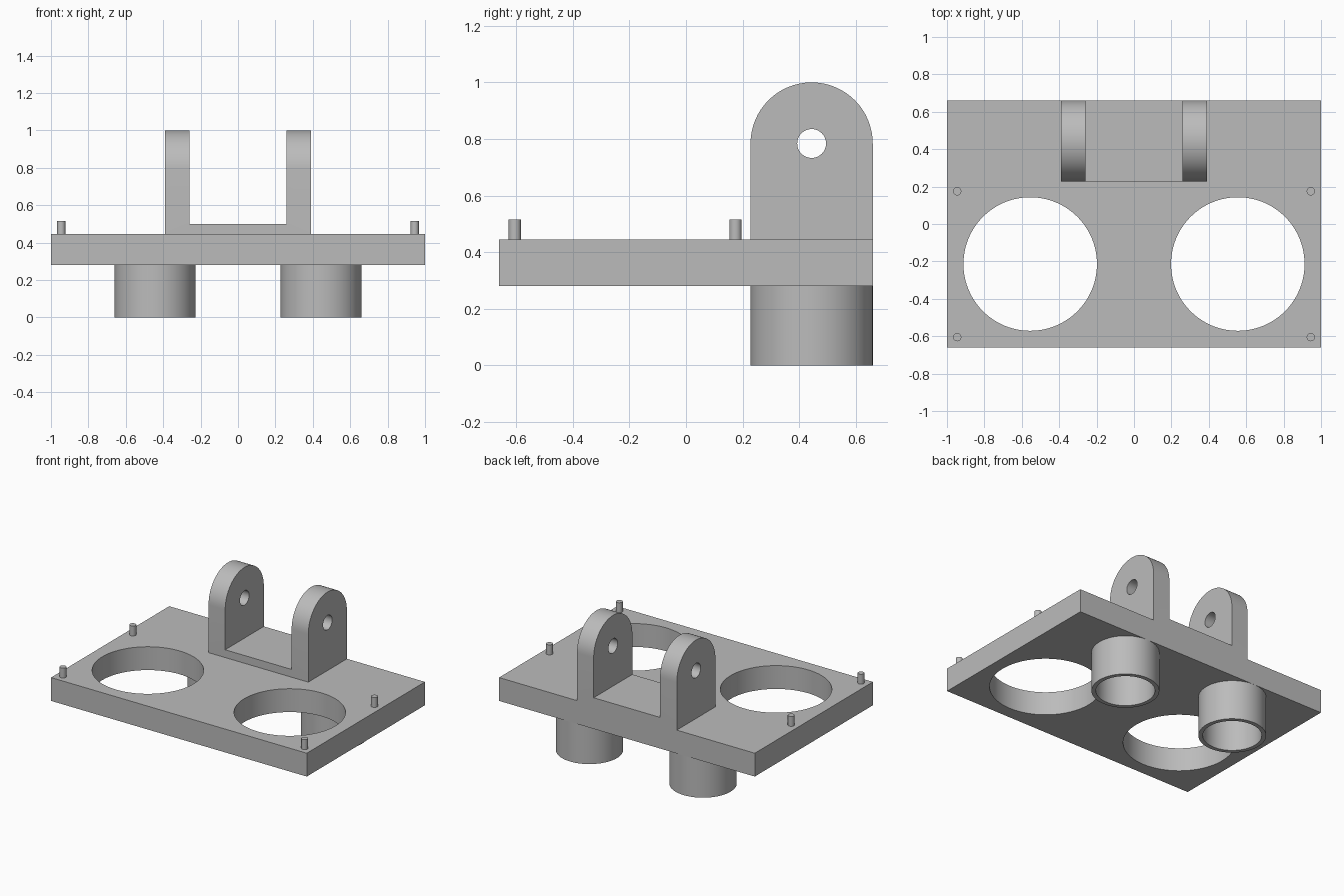
import bpy
import bmesh
from math import cos, sin, pi
from mathutils import Matrix, Vector

if "Cube" in bpy.data.objects:
    bpy.data.objects.remove(bpy.data.objects["Cube"])

grey = bpy.data.materials.new("plain grey")
grey.use_nodes = True
grey.diffuse_color = (0.5, 0.5, 0.5, 1)
grey.node_tree.nodes["Principled BSDF"].inputs["Base Color"].default_value = grey.diffuse_color

PLATE_BOTTOM, PLATE_TOP = 0.28, 0.445
HALF_DEPTH = 0.66
MOUNT_Y, MOUNT_R = 0.444, 0.216      # shared by the bracket and the sockets


def finish(name, bm):
    bmesh.ops.recalc_face_normals(bm, faces=bm.faces)
    mesh = bpy.data.meshes.new(name)
    bm.to_mesh(mesh)
    bm.free()
    mesh.materials.append(grey)
    obj = bpy.data.objects.new(name, mesh)
    bpy.context.collection.objects.link(obj)
    return obj


def box(name, low, high):
    low, high = Vector(low), Vector(high)
    bm = bmesh.new()
    bmesh.ops.create_cube(bm, size=1, matrix=Matrix.Translation((low + high) / 2)
                          @ Matrix.Diagonal((*(high - low), 1)))
    return finish(name, bm)


def cylinder(name, centre, radius, length, sides=64, axis="Z"):
    turn = Matrix.Rotation(pi / 2, 4, "Y") if axis == "X" else Matrix()
    bm = bmesh.new()
    bmesh.ops.create_cone(bm, cap_ends=True, segments=sides, radius1=radius, radius2=radius,
                          depth=length, matrix=Matrix.Translation(centre) @ turn)
    return finish(name, bm)


def select_only(obj):
    bpy.ops.object.select_all(action="DESELECT")
    obj.select_set(True)
    bpy.context.view_layer.objects.active = obj


def cut(obj, *cutters):
    select_only(obj)
    for cutter in cutters:
        mod = obj.modifiers.new("cut", "BOOLEAN")
        mod.operation = "DIFFERENCE"
        mod.solver = "EXACT"
        mod.object = cutter
        bpy.ops.object.modifier_apply(modifier=mod.name)
        bpy.data.objects.remove(cutter)


def smooth(obj):
    select_only(obj)
    bpy.ops.object.shade_smooth_by_angle(angle=pi / 6)


# Base plate with two large round openings
plate = box("base_plate", (-1, -HALF_DEPTH, PLATE_BOTTOM), (1, HALF_DEPTH, PLATE_TOP))
cut(plate, *[cylinder("opening", (side * 0.555, -0.214, 0.36), 0.357, 1, 96)
             for side in (-1, 1)])
smooth(plate)

# Clevis bracket: rounded side profile, slotted, with a pivot bore
arch_z = 1 - MOUNT_R
profile = [(MOUNT_Y + MOUNT_R, PLATE_TOP)]
profile += [(MOUNT_Y + MOUNT_R * cos(pi * i / 32), arch_z + MOUNT_R * sin(pi * i / 32))
            for i in range(33)]
profile += [(MOUNT_Y - MOUNT_R, PLATE_TOP)]
bm = bmesh.new()
face = bm.faces.new([bm.verts.new((-0.39, y, z)) for y, z in profile])
side = bmesh.ops.extrude_face_region(bm, geom=[face])["geom"]
bmesh.ops.translate(bm, vec=(0.78, 0, 0),
                    verts=[v for v in side if isinstance(v, bmesh.types.BMVert)])
bracket = finish("clevis_bracket", bm)
cut(bracket,
    box("slot", (-0.26, 0, 0.5), (0.26, 1, 1.2)),
    cylinder("bore", (0, MOUNT_Y, arch_z), 0.051, 1, 48, "X"))
smooth(bracket)

for x, label in ((1, "left"), (-1, "right")):
    # Hollow sockets under the plate
    socket = cylinder(label + "_socket", (x * MOUNT_Y, MOUNT_Y, PLATE_BOTTOM / 2),
                      MOUNT_R, PLATE_BOTTOM)
    cut(socket, cylinder("socket_bore", (x * MOUNT_Y, MOUNT_Y, 0.14), 0.188, 1))
    smooth(socket)

    # Small locating pins
    for y, place in ((-0.605, "front"), (0.175, "back")):
        smooth(cylinder(f"{label}_{place}_pin", (x * 0.945, y, 0.475), 0.022, 0.08, 24))
